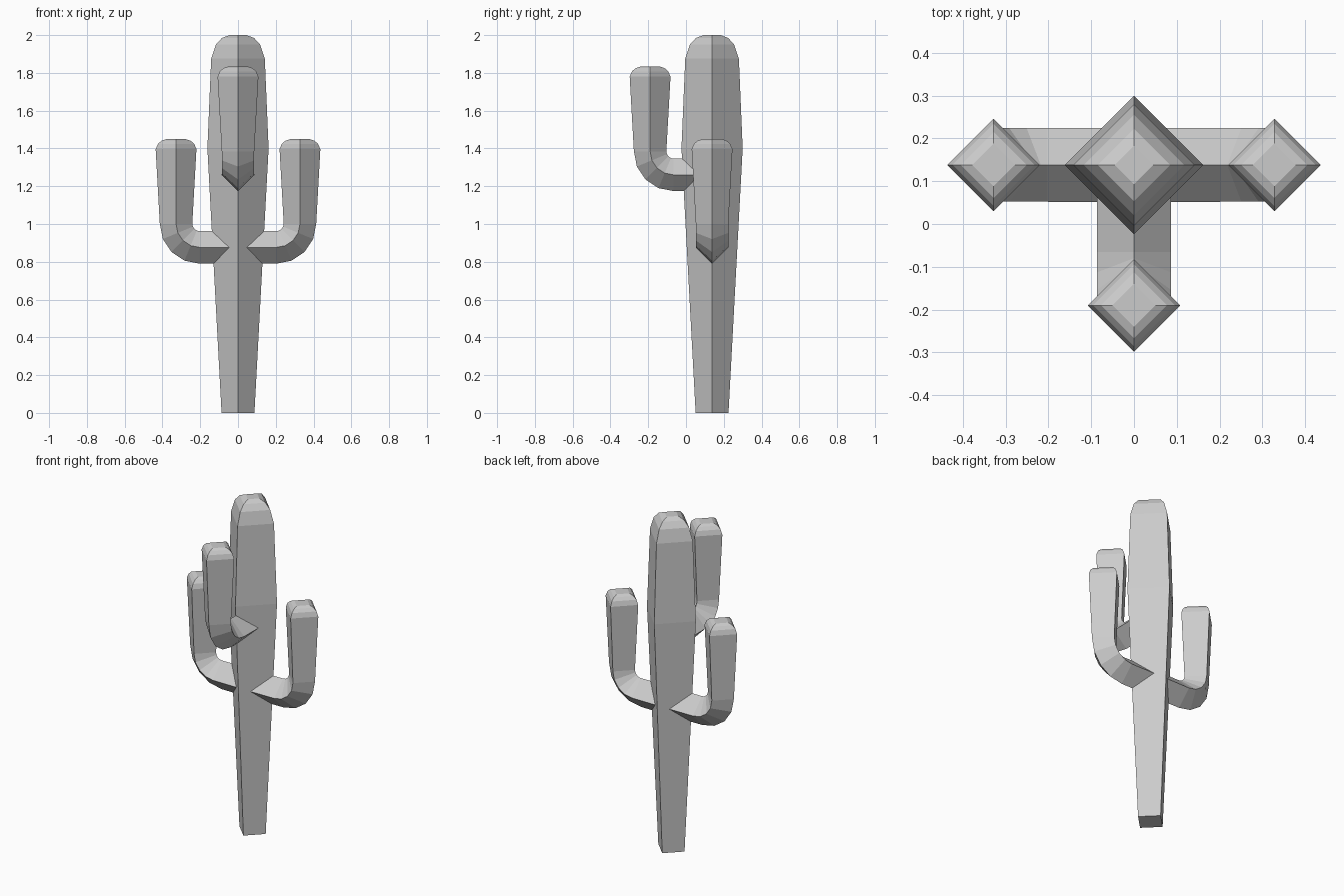
import bpy, bmesh
from math import sin, cos, pi, radians
from mathutils import Vector, Matrix

if "Cube" in bpy.data.objects:
    bpy.data.objects.remove(bpy.data.objects["Cube"])

TRUNK_Y = 0.138


def loft(name, rings, matrix):
    """Skin diamond rings; each ring = (x, z, radius, tilt of travel direction)."""
    bm = bmesh.new()
    loops = []
    for x, z, r, a in rings:
        c = Vector((x, 0, z))
        side = Vector((-sin(a), 0, cos(a)))   # normal to the path in the XZ plane
        depth = Vector((0, 1, 0))
        loops.append([bm.verts.new(c + d * r) for d in (side, depth, -side, -depth)])
    for lo, hi in zip(loops, loops[1:]):
        for i in range(4):
            j = (i + 1) % 4
            bm.faces.new((lo[i], lo[j], hi[j], hi[i]))
    bm.faces.new(loops[0])
    bm.faces.new(loops[-1])
    bmesh.ops.recalc_face_normals(bm, faces=bm.faces)
    mesh = bpy.data.meshes.new(name)
    bm.to_mesh(mesh)
    bm.free()
    obj = bpy.data.objects.new(name, mesh)
    obj.matrix_world = matrix
    bpy.context.collection.objects.link(obj)


# Trunk: tapered diamond column with a rounded top
trunk = [(0, 0.087), (1.4, 0.162), (1.875, 0.142), (1.95, 0.117), (1.985, 0.085), (2.0, 0.045)]
loft("trunk", [(0, z, r, pi / 2) for z, r in trunk], Matrix.Translation((0, TRUNK_Y, 0)))

# Arm path: out of the trunk, round a quarter bend, then up to a rounded tip
R = 0.125
arm = [(0.03, 0, 0.087, 0)]
for k in range(5):
    a = k * pi / 8
    arm.append((0.203 + R * sin(a), R - R * cos(a), 0.086, a))
arm += [(0.328, z, r, pi / 2) for z, r in
        ((0.52, 0.108), (0.548, 0.096), (0.565, 0.077), (0.574, 0.05))]

# Three copies of the arm around the trunk
for name, angle, height in (("right_arm", 0, 0.876), ("left_arm", 180, 0.876), ("front_arm", -90, 1.26)):
    loft(name, arm, Matrix.Translation((0, TRUNK_Y, height)) @ Matrix.Rotation(radians(angle), 4, 'Z'))
